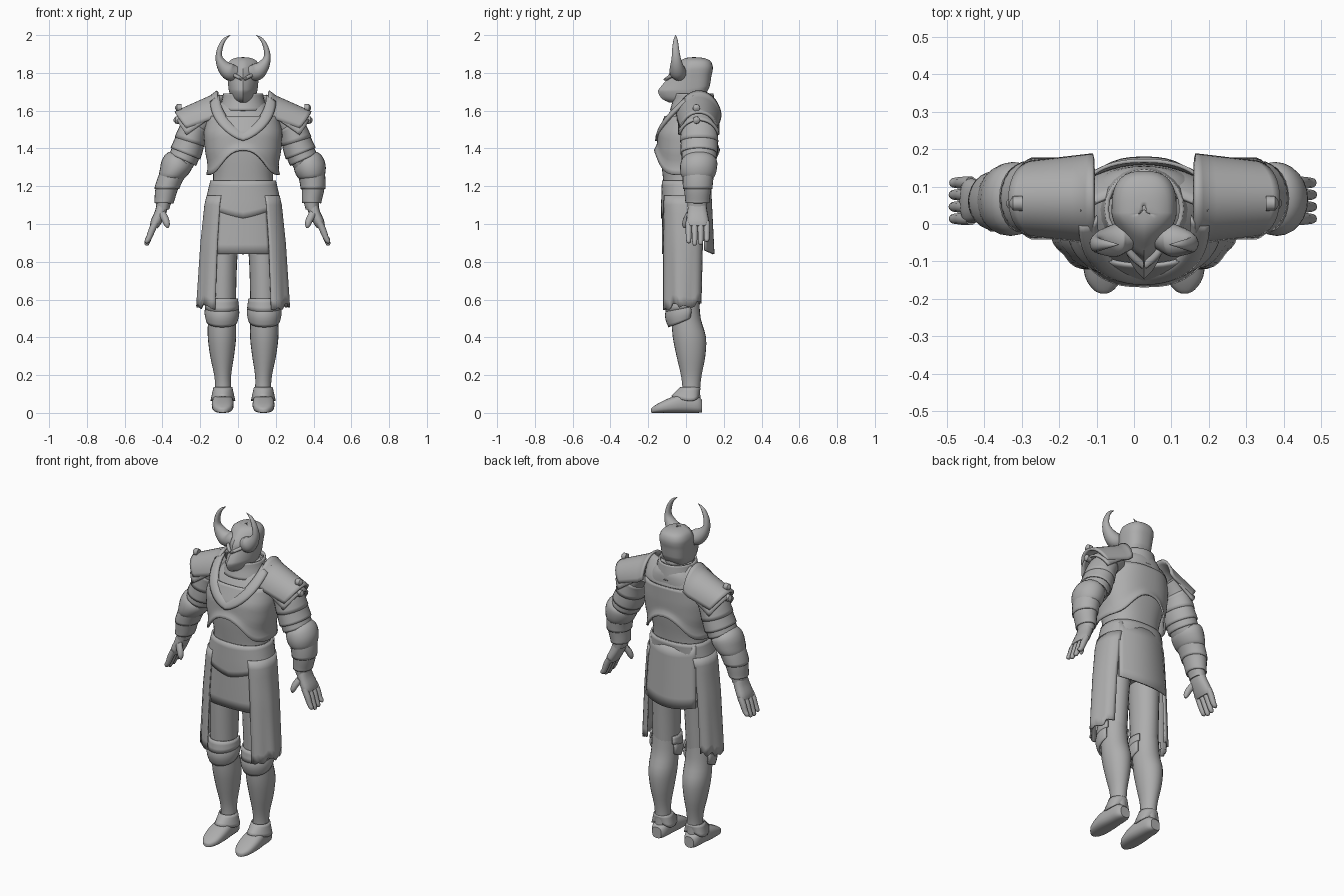
import bpy, bmesh, math, random
from mathutils import Vector

random.seed(4)
CX = 0.027          # body axis
SIDES = ((1, "left"), (-1, "right"))
steel = bpy.data.materials.new("grey_steel")
steel.diffuse_color = (0.42, 0.42, 0.42, 1)


def swing(p):
    # one forearm swings slightly further out
    return (p[0] + min(0.06, max(0, 0.3 * (1.3 - p[2]))), p[1], p[2])


def make(name, verts, faces, s=1, thick=0, post=None, angle=40):
    if post and s < 0:
        verts = [post(v) for v in verts]
    me = bpy.data.meshes.new(name)
    me.from_pydata([(v[0] * s + CX, v[1], v[2]) for v in verts], [], faces)
    bm = bmesh.new()
    bm.from_mesh(me)
    bmesh.ops.remove_doubles(bm, verts=bm.verts, dist=1e-5)
    bmesh.ops.recalc_face_normals(bm, faces=bm.faces)
    bm.to_mesh(me)
    bm.free()
    me.materials.append(steel)
    me.shade_smooth()
    me.set_sharp_from_angle(angle=math.radians(angle))
    ob = bpy.data.objects.new(name, me)
    bpy.context.collection.objects.link(ob)
    if thick:
        mod = ob.modifiers.new("thickness", 'SOLIDIFY')
        mod.thickness = thick
        mod.offset = 0
    return ob


def spow(c, p):
    return math.copysign(abs(c) ** p, c)


def refine(pts, k):
    # Catmull-Rom resampling of a list of tuples
    out = []
    for i in range(len(pts) - 1):
        a, b, c, d = (pts[max(i - 1, 0)], pts[i], pts[i + 1], pts[min(i + 2, len(pts) - 1)])
        for j in range(k):
            t = j / k
            out.append(tuple(0.5 * (2 * q + (r - o) * t + (2 * o - 5 * q + 4 * r - w) * t * t
                                    + (3 * q - o - 3 * r + w) * t ** 3)
                             for o, q, r, w in zip(a, b, c, d)))
    return out + [tuple(pts[-1])]


def loft(name, pts, s=1, n=24, side=(0, 1, 0), p=1, k=3, caps=True, thick=0, post=None):
    # pts: x, y, z, radius across, radius along the side axis
    pts = refine(pts, k)
    v = Vector(side)
    verts, faces = [], []
    for i, q in enumerate(pts):
        t = Vector(pts[min(i + 1, len(pts) - 1)][:3]) - Vector(pts[max(i - 1, 0)][:3])
        u = v.cross(t).normalized()
        for j in range(n):
            a = 2 * math.pi * j / n
            verts.append(tuple(Vector(q[:3]) + u * max(q[3], .001) * spow(math.cos(a), p)
                               + v * max(q[4], .001) * spow(math.sin(a), p)))
    for i in range(len(pts) - 1):
        for j in range(n):
            j2 = (j + 1) % n
            faces.append((i * n + j, i * n + j2, (i + 1) * n + j2, (i + 1) * n + j))
    if caps:
        faces += [tuple(range(n)), tuple(range((len(pts) - 1) * n, len(pts) * n))]
    return make(name, verts, faces, s, thick, post)


def sheet(name, f, nu, nv, s=1, thick=0.01):
    verts = [f(i / nu, j / nv) for i in range(nu + 1) for j in range(nv + 1)]
    w = nv + 1
    faces = [(i * w + j, i * w + j + 1, (i + 1) * w + j + 1, (i + 1) * w + j)
             for i in range(nu) for j in range(nv)]
    return make(name, verts, faces, s, thick)


def at(pts, z):
    # radii and centre of a vertical profile at height z
    for a, b in zip(pts, pts[1:]):
        if b[2] <= z <= a[2]:
            t = (a[2] - z) / (a[2] - b[2])
            return [p + (q - p) * t for p, q in zip(a, b)]
    return pts[0] if z > pts[0][2] else pts[-1]


def around(pts, ang, z, grow, p=0.85):
    # point on a vertical profile, angle 0 = front
    q = at(pts, z)
    return (q[0] + (q[3] + grow) * spow(math.sin(ang), p),
            q[1] - (q[4] + grow) * spow(math.cos(ang), p), z)


# torso and neck
torso = [(0, .05, 1.68, .07, .07), (0, .05, 1.64, .12, .1), (0, .03, 1.57, .17, .125),
         (0, .01, 1.48, .19, .142), (0, .005, 1.38, .182, .14), (0, .002, 1.28, .16, .128),
         (0, .002, 1.2, .163, .12), (0, 0, 1.08, .192, .115), (0, 0, .93, .195, .105)]
loft("torso", torso, n=40, p=.85)
loft("neck", [(0, .04, 1.6, .075, .08), (0, .035, 1.75, .06, .07)])
loft("collar_ring", [(0, .035, 1.6, .125, .115), (0, .04, 1.65, .108, .105),
                     (0, .04, 1.69, .1, .1)], caps=False, thick=.012)


# breastplate with arched lower edge, front and back
def breast(u, v):
    a = 2 * math.pi * u
    low = 1.26 + .13 * abs(math.cos(a)) ** 5
    z = low + (1.57 - low) * v
    return around(torso, a, z, .014 + .016 * max(0, 1 - v * 5))


sheet("breastplate", breast, 56, 12)


# V shaped neckline plate
def bib(u, v):
    t = abs(2 * u - 1)
    sg = 1 if u > .5 else -1
    e = t ** .8
    x = sg * (.125 + .045 * v) * math.sin(e * math.pi / 2)
    y = (-.125 - .03 * v) + (.145 + .01 * v) * t ** 1.7
    z = (1.495 - .055 * v) + (.185 + .02 * v) * t ** 1.1
    return (x, y - .01 * math.sin(v * math.pi), z)


sheet("neckline_plate", bib, 32, 4, thick=.016)
sheet("back_yoke", lambda u, v: ((2 * u - 1) * .17, .155 - .07 * v ** 2 - .05 * (2 * u - 1) ** 2,
                                 1.55 + .13 * v), 16, 6)

# skirt profile and cloth panels
skirt = [(0, .005, 1.25, .16, .123), (0, -.005, 1.1, .195, .118), (0, -.01, .9, .215, .115),
         (0, -.015, .5, .238, .11)]
sheet("waist_wrap", lambda u, v: around(
    skirt, 2 * math.pi * u,
    1.23 - v * (.13 + .07 * max(0, 1 - abs(math.sin(math.pi * u)) / .6)), .004), 48, 6)
sheet("front_panel", lambda u, v: around(skirt, (2 * u - 1) * .62, 1.15 - .31 * v, -.002), 14, 6)
sheet("back_panel", lambda u, v: ((2 * u - 1) * (.15 + .015 * v),
                                  .128 + .018 * v - .045 * (2 * u - 1) ** 2,
                                  1.2 - .36 * v + .02 * (2 * u - 1) ** 2), 14, 6)
for s, w in SIDES:
    hem = [random.uniform(0, .035) for _ in range(19)]
    sheet(w + "_skirt_panel", lambda u, v: around(
        skirt, .55 + 1.85 * u, 1.15 + (-.61 + hem[round(u * 18)] + .02 * u) * v,
        .005 + .005 * math.sin(u * 16) * v, .75), 18, 12, s)

# helmet: pointed face, boxy rounded back (height, half width, front y, back y)
helm = [(1.645, .045, -.085, .06), (1.665, .062, -.125, .1), (1.70, .072, -.145, .12),
        (1.72, .075, -.135, .125), (1.77, .08, -.095, .132), (1.80, .083, -.085, .138),
        (1.83, .083, -.06, .138), (1.86, .07, -.03, .125), (1.876, .04, .0, .09),
        (1.88, .005, .04, .05)]


def helmet(u, v):
    z, rx, yf, yb = refine(helm, 3)[round(v * 27)]
    a = 2 * math.pi * u
    c, sn = math.cos(a), math.sin(a)
    if sn < 0:
        y = .03 + (yf - .03) * (1 - abs(c)) ** .62
    else:
        y = .03 + (yb - .03) * sn ** .65
    return (rx * spow(c, .8), y, z + max(0, y) * .25 * (1.88 - z) / .23)


sheet("helmet", helmet, 36, 27, thick=.006)
for s, w in SIDES:
    loft(w + "_horn", [(.03, -.03, 1.80, .035, .035), (.07, -.042, 1.805, .046, .045),
                       (.105, -.048, 1.835, .034, .036), (.127, -.052, 1.88, .019, .024),
                       (.122, -.055, 1.93, .014, .018), (.1, -.055, 1.975, .009, .011),
                       (.068, -.055, 2.0, .001, .001)], s, n=16, k=4)
    # slanted brow over the eye
    loft(w + "_brow", [(.005, -.108, 1.765, .008, .012), (.04, -.075, 1.785, .01, .014),
                       (.078, -.02, 1.80, .008, .012)], s, n=10)

arm = [(.19, .07, 1.58, .07, .09), (.255, .07, 1.51, .068, .09), (.295, .07, 1.4, .072, .088),
       (.325, .068, 1.33, .066, .08), (.357, .065, 1.28, .066, .078), (.37, .062, 1.2, .056, .068),
       (.363, .06, 1.12, .042, .054), (.366, .06, 1.08, .034, .05)]
for s, w in SIDES:
    # layered shoulder guard
    def guard(u, v):
        q = 2 * v - 1
        a = q * 1.4
        x = .135 + .225 * u - .06 * u * q * q
        return (x, .068 + (.116 - .02 * u) * math.sin(a),
                1.69 - .1 * u + .012 * max(0, 1 - 6 * u) - (.15 - .05 * u) * (1 - math.cos(a)))

    def under_guard(u, v):
        q = 2 * v - 1
        a = q * 1.35
        return (.25 + .1 * u - .05 * q * q, .068 + .106 * math.sin(a),
                1.62 - .07 * u - .1 * (1 - math.cos(a)))

    sheet(w + "_shoulder_guard", guard, 12, 18, s, .014)
    sheet(w + "_lower_shoulder_guard", under_guard, 6, 16, s, .012)
    for x, z in ((.335, 1.615), (.343, 1.55)):
        loft(w + "_shoulder_stud", [(x - .01, .055, z, .02, .02), (x + .015, .055, z, .019, .019),
                                    (x + .025, .055, z, .005, .005)], s, n=12, k=1)
    # arm with overlapping plates
    loft(w + "_arm", arm, s, p=.9, post=swing)
    fine = refine(arm, 6)
    for i0, i1, g in ((5, 10, .006), (9, 14, .008), (13, 17, .006), (25, 31, .006), (30, 37, .005)):
        band = [q[:3] + (q[3] + g * (.3 + j / (i1 - i0)), q[4] + g * (.3 + j / (i1 - i0)))
                for j, q in enumerate(fine[i0:i1 + 1])]
        loft(w + "_arm_plate", band, s, k=1, caps=False, thick=.008, post=swing)
    loft(w + "_elbow_guard", [(.33, .07, 1.365, .045, .06), (.342, .07, 1.34, .076, .092),
                              (.355, .066, 1.295, .084, .098), (.365, .064, 1.25, .07, .086),
                              (.366, .063, 1.235, .05, .06)], s, post=swing)
    # hand with fingers
    loft(w + "_palm", [(.364, .06, 1.11, .032, .046), (.378, .06, 1.06, .03, .054),
                       (.402, .062, 1.01, .028, .06), (.412, .062, .985, .022, .056)],
         s, n=16, p=.8, post=swing)
    for i in range(4):
        y, d = .014 + .032 * i, (.0, .012, .008, -.008)[i]
        loft(w + "_finger", [(.402, y, 1.01, .017, .017), (.422, y, .97, .018, .017),
                             (.437, y, .93, .015, .015), (.451, y, .905 - d, .012, .012),
                             (.453, y, .898 - d, .003, .003)], s, n=10, k=2, post=swing)
    loft(w + "_thumb", [(.372, .02, 1.06, .02, .018), (.352, .002, 1.025, .019, .018),
                        (.342, -.006, .995, .015, .015), (.339, -.008, .978, .004, .004)],
         s, n=10, k=2, post=swing)

    # legs, greaves and knee guards
    loft(w + "_thigh", [(.1, -.005, 1.0, .085, .1), (.106, -.01, .8, .074, .092),
                        (.11, -.012, .58, .072, .082)], s)
    shin = [(.112, -.01, .6, .072, .08), (.112, 0, .5, .074, .078), (.112, .018, .4, .075, .088),
            (.111, .026, .3, .063, .076), (.108, .028, .2, .045, .055),
            (.106, .028, .13, .042, .047), (.106, .028, .04, .044, .05)]
    loft(w + "_greave", shin, s)
    sheet(w + "_knee_guard", lambda u, v: (
        .112 + (.078 + .009 * math.sin(v * math.pi)) * math.sin((2 * u - 1) * 2),
        -.012 - (.076 + .018 * math.sin(v * math.pi)) * math.cos((2 * u - 1) * 2),
        .575 - v * (.07 + .05 * math.cos((2 * u - 1) * 1.5))), 20, 8, s)
    sheet(w + "_knee_band", lambda u, v: (
        .112 + (.08 + .006 * v) * math.sin((2 * u - 1) * 2.1),
        -.012 - (.084 + .008 * v) * math.cos((2 * u - 1) * 2.1),
        .605 - .05 * v - .02 * math.cos((2 * u - 1) * 2) * v), 20, 3, s)
    # shoe and ankle flap
    loft(w + "_shoe", [(.107, .086, .035, .03, .032), (.107, .06, .045, .046, .045),
                       (.107, 0, .052, .053, .052), (.108, -.07, .043, .058, .043),
                       (.108, -.14, .027, .05, .027), (.108, -.175, .016, .028, .016),
                       (.108, -.185, .012, .01, .01)], s, side=(0, 0, 1), p=.75)
    sheet(w + "_ankle_flap", lambda u, v: (
        .107 + (.046 + .016 * v) * math.sin(2 * math.pi * u),
        .024 - (.05 + .02 * v + .03 * v * math.cos(2 * math.pi * u)) * math.cos(2 * math.pi * u),
        .135 - .06 * v + .012 * v * math.cos(4 * math.pi * u)), 24, 4, s, .008)
